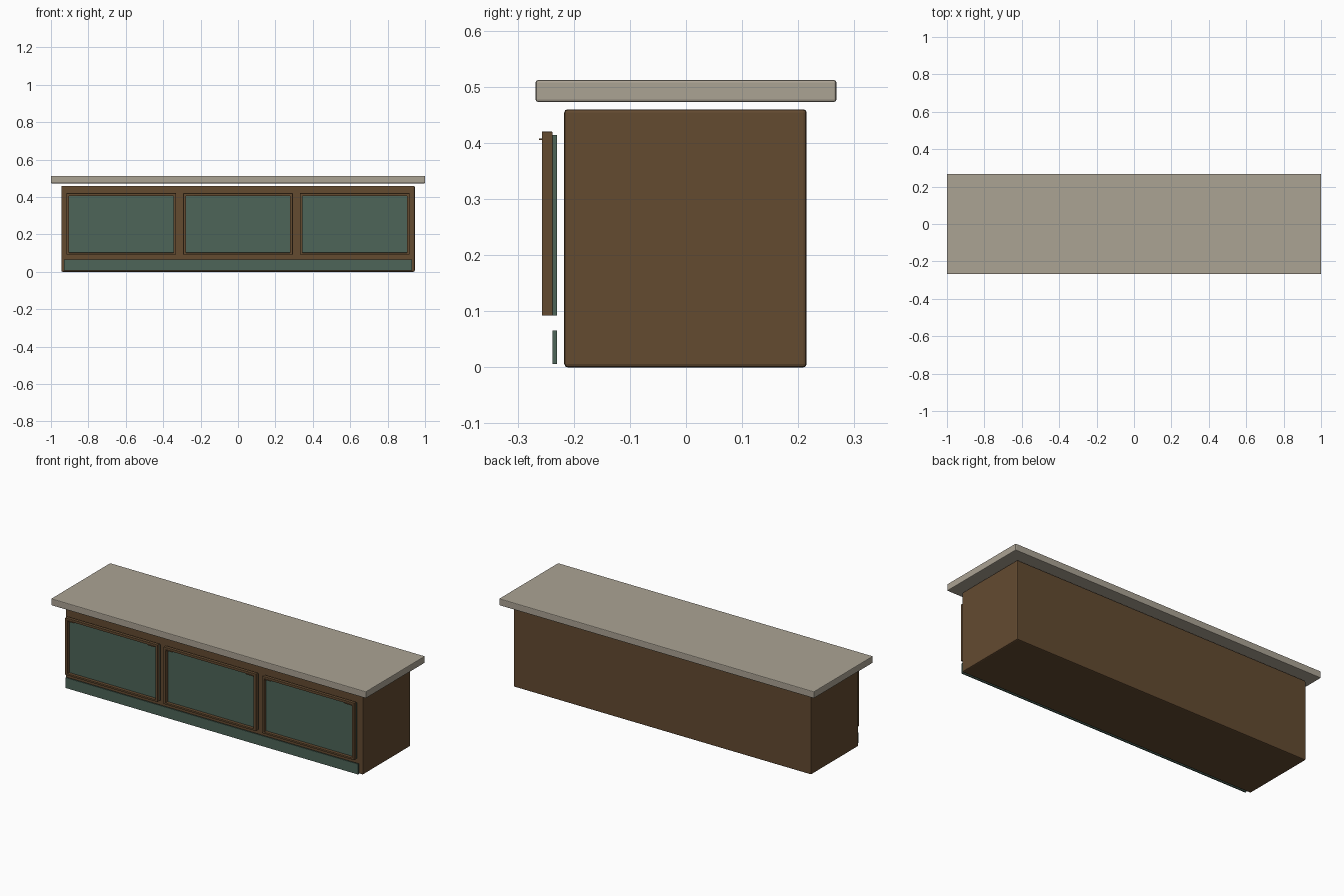
import bpy
import bmesh

cube = bpy.data.objects.get("Cube")
if cube:
    bpy.data.objects.remove(cube, do_unlink=True)


def make_material(name, rgb):
    mat = bpy.data.materials.new(name)
    mat.use_nodes = True
    mat.diffuse_color = (*rgb, 1)
    mat.node_tree.nodes["Principled BSDF"].inputs["Base Color"].default_value = (*rgb, 1)
    return mat


wood = make_material("brown_wood", (0.125, 0.069, 0.030))
green = make_material("green_paint", (0.074, 0.130, 0.098))
stone = make_material("pale_stone", (0.407, 0.366, 0.296))


def box(name, x, y, z, mat, bevel=0.0):
    """Box from (min, max) ranges on each axis, with rounded edges if asked."""
    bm = bmesh.new()
    bmesh.ops.create_cube(bm, size=1)
    for v in bm.verts:
        v.co = [lo + (c + 0.5) * (hi - lo) for c, (lo, hi) in zip(v.co, (x, y, z))]
    mesh = bpy.data.meshes.new(name)
    bm.to_mesh(mesh)
    bm.free()
    mesh.materials.append(mat)
    obj = bpy.data.objects.new(name, mesh)
    bpy.context.collection.objects.link(obj)
    if bevel:
        mod = obj.modifiers.new("edge_bevel", "BEVEL")
        mod.width = bevel
        mod.segments = 2
    return obj


# Main carcass, worktop and kick plate
box("cabinet_body", (-0.945, 0.945), (-0.217, 0.215), (0, 0.46), wood, 0.006)
box("worktop", (-1, 1), (-0.268, 0.268), (0.473, 0.512), stone, 0.004)
box("kick_plate", (-0.93, 0.93), (-0.238, -0.23), (0.006, 0.066), green, 0.001)

# Three framed front panels
HALF, BAR = 0.293, 0.014
BOTTOM, TOP = 0.092, 0.42
FRAME_Y = (-0.257, -0.238)
for side, cx in (("right", -0.625), ("middle", 0), ("left", 0.625)):
    x0, x1 = cx - HALF, cx + HALF
    box(f"{side}_panel", (x0, x1), (-0.238, -0.23), (BOTTOM, 0.414), green, 0.001)
    box(f"{side}_frame_bottom", (x0, x1), FRAME_Y, (BOTTOM, BOTTOM + 0.01), wood, 0.001)
    box(f"{side}_frame_top", (x0, x1), FRAME_Y, (TOP - BAR, TOP), wood, 0.001)
    for end, inner in (("a", x0), ("b", x1 - BAR)):
        box(f"{side}_frame_upright_{end}", (inner, inner + BAR), FRAME_Y,
            (BOTTOM, 0.415), wood, 0.001)
    # Small trim strips in the upper corners
    for end, start in (("a", x0 + BAR), ("b", x1 - BAR - 0.045)):
        box(f"{side}_corner_trim_{end}", (start, start + 0.045), (-0.262, -0.257),
            (0.405, 0.408), wood)
